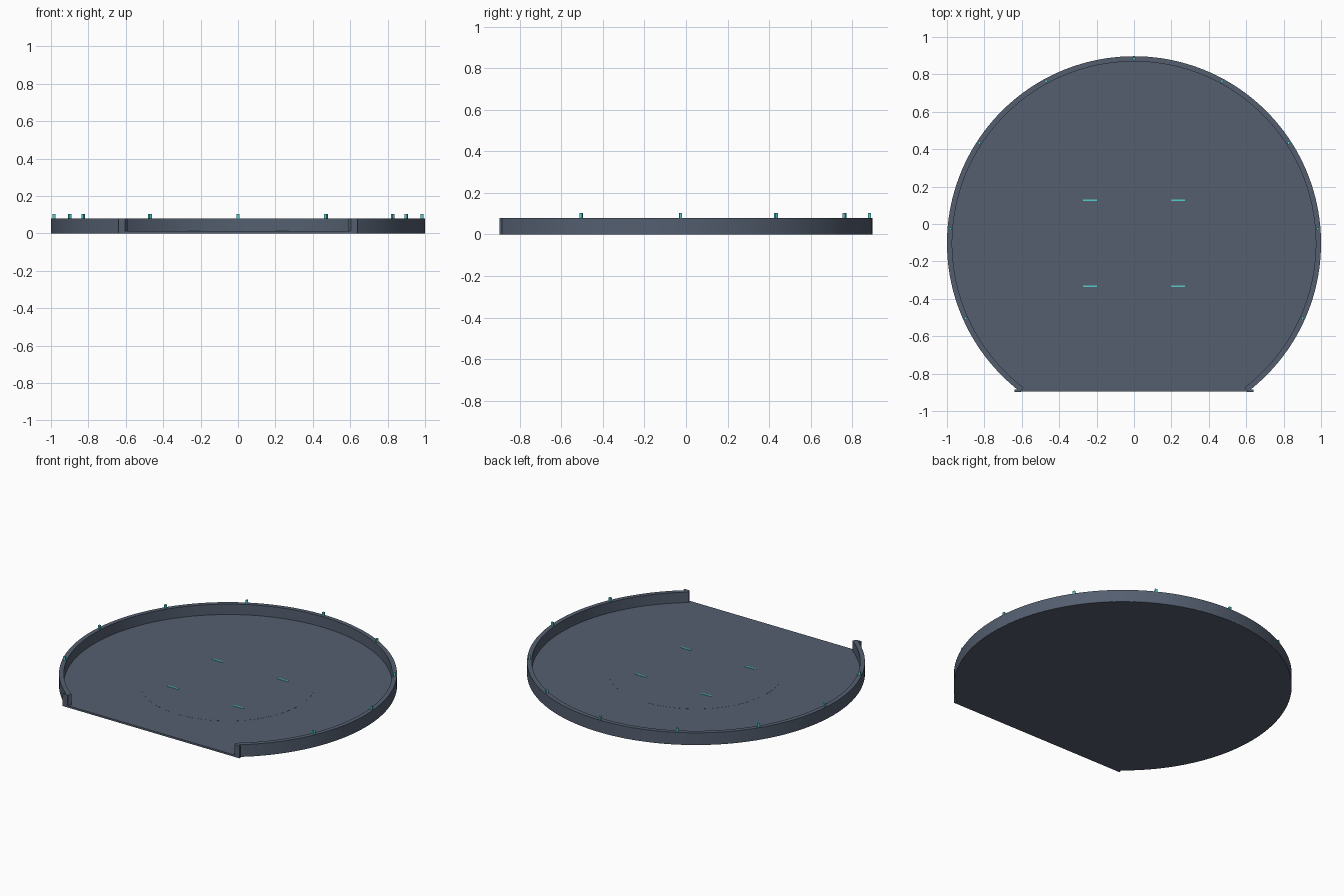
import bpy, bmesh
from math import sin, cos, radians
from mathutils import Matrix, Vector

cube = bpy.data.objects.get("Cube")
if cube:
    bpy.data.objects.remove(cube)

CY = -0.103            # centre of the round plan
END = radians(-52.6)   # angle where the wall stops at the front opening
FLOOR, TOP = 0.012, 0.08
INNER = 0.972
SEG = 128


def material(name, rgb):
    m = bpy.data.materials.new(name)
    m.use_nodes = True
    m.diffuse_color = (*rgb, 1)
    m.node_tree.nodes["Principled BSDF"].inputs["Base Color"].default_value = (*rgb, 1)
    return m


slate = material("slate grey", (0.089, 0.114, 0.162))
teal = material("teal", (0.09, 0.62, 0.62))


def finish(bm, name, mat):
    bmesh.ops.recalc_face_normals(bm, faces=bm.faces)
    mesh = bpy.data.meshes.new(name)
    bm.to_mesh(mesh)
    bm.free()
    mesh.materials.append(mat)
    obj = bpy.data.objects.new(name, mesh)
    bpy.context.collection.objects.link(obj)
    bpy.ops.object.select_all(action='DESELECT')
    obj.select_set(True)
    bpy.context.view_layer.objects.active = obj
    bpy.ops.object.shade_smooth_by_angle(angle=radians(30))
    return obj


def arc(r):
    # counter-clockwise from the right end of the opening to the left end
    span = radians(180) - 2 * END
    angles = [END + span * i / SEG for i in range(SEG + 1)]
    return [Vector((r * cos(a), CY + r * sin(a), 0)) for a in angles]


def box(name, centre, size, mat, turn=0):
    bm = bmesh.new()
    matrix = (Matrix.Translation(centre) @ Matrix.Rotation(turn, 4, 'Z')
              @ Matrix.Diagonal((*size, 1)))
    bmesh.ops.create_cube(bm, size=1, matrix=matrix)
    return finish(bm, name, mat)


# Floor: round slab cut straight across the front
bm = bmesh.new()
face = bm.faces.new([bm.verts.new(p) for p in arc(0.999)])
new = bmesh.ops.extrude_face_region(bm, geom=[face], use_keep_orig=True)["geom"]
bmesh.ops.translate(bm, vec=(0, 0, FLOOR),
                    verts=[v for v in new if isinstance(v, bmesh.types.BMVert)])
finish(bm, "floor", slate)

# Curved wall, swept from a rectangular section and open at the front
bm = bmesh.new()
rings = []
for p, q in zip(arc(1), arc(INNER)):
    section = [(p, 0.0005), (p, TOP), (q, TOP), (q, 0.0005)]
    rings.append([bm.verts.new((v.x, v.y, z)) for v, z in section])
for a, b in zip(rings, rings[1:]):
    for k in range(4):
        n = (k + 1) % 4
        bm.faces.new((a[k], b[k], b[n], a[n]))
bm.faces.new(rings[0])
bm.faces.new(rings[-1])
finish(bm, "wall", slate)

# Upright flanges at both ends of the wall
for side, word in ((1, "left"), (-1, "right")):
    box(f"{word}_flange", (side * 0.621, -0.891, TOP / 2), (0.036, 0.012, TOP), slate)

# Barely raised round panel in the middle of the floor
bm = bmesh.new()
bmesh.ops.create_cone(bm, cap_ends=True, segments=64, radius1=0.52, radius2=0.52,
                      depth=0.001, matrix=Matrix.Translation((0, CY, FLOOR)))
finish(bm, "centre_panel", slate)

# Four teal floor marks
for x in (-0.235, 0.235):
    for y in (-0.23, 0.23):
        box("floor_mark", (x, CY + y, FLOOR + 0.001), (0.075, 0.01, 0.004), teal)

# Small teal studs evenly spaced along the wall top
for i in range(-4, 5):
    a = radians(90 + i * 28.5)
    box("wall_stud", (0.986 * cos(a), CY + 0.986 * sin(a), TOP + 0.01),
        (0.014, 0.014, 0.026), teal, a)
